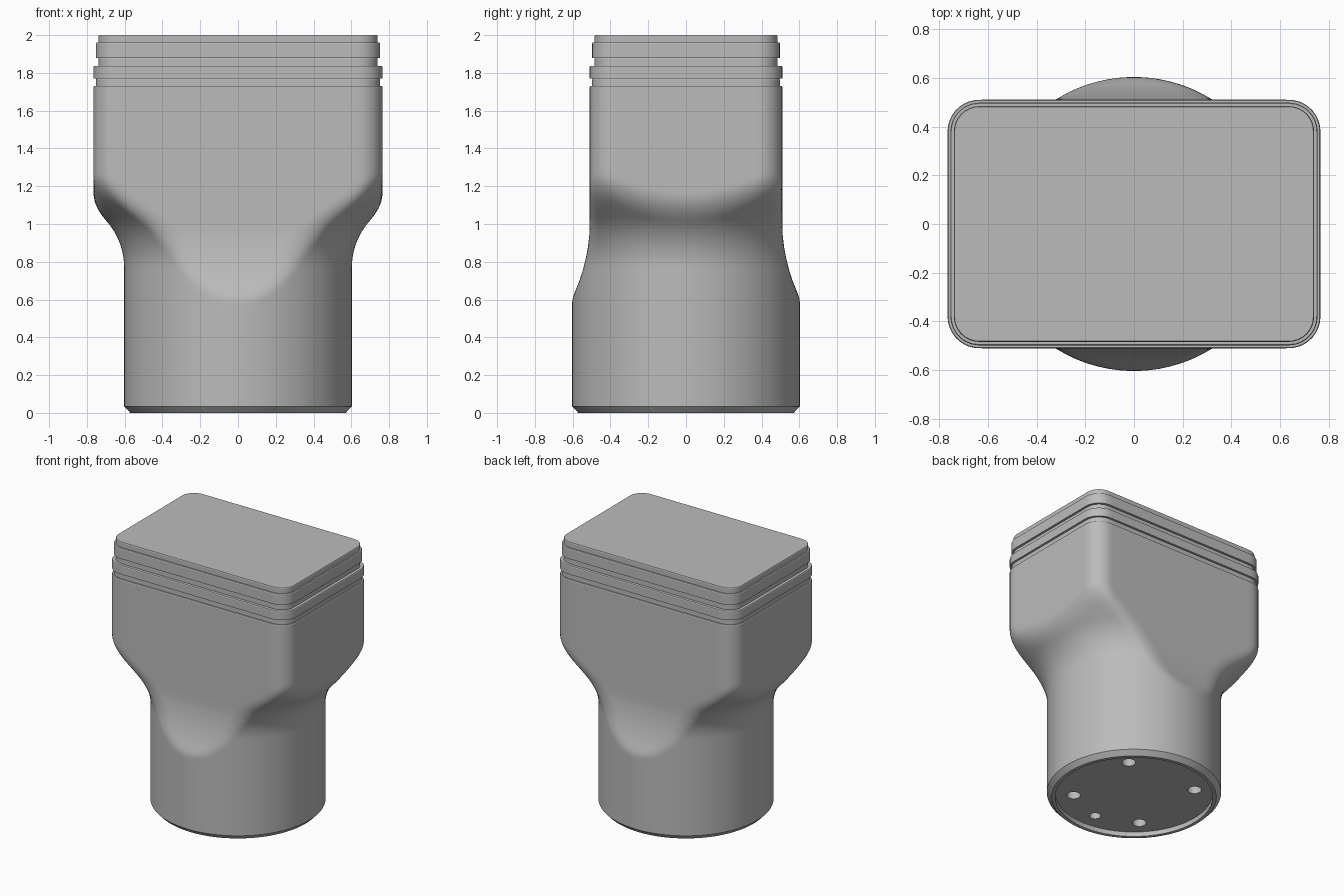
import bpy, bmesh, math
from mathutils import Matrix

SEGMENTS = 256
CYL_R, HALF_X, HALF_Y, CORNER = 0.603, 0.765, 0.51, 0.13

if "Cube" in bpy.data.objects:
    bpy.data.objects.remove(bpy.data.objects["Cube"])

grey = bpy.data.materials.new("Plain grey")
grey.use_nodes = True
grey.diffuse_color = (0.5, 0.5, 0.5, 1)
grey.node_tree.nodes["Principled BSDF"].inputs["Base Color"].default_value = (0.5, 0.5, 0.5, 1)


def interpolate(points, z):
    for (z0, a), (z1, b) in zip(points, points[1:]):
        if z <= z1:
            return a + (b - a) * max(0, z - z0) / (z1 - z0)
    return points[-1][1]


def box_radius(angle, hx, hy, corner):
    """Distance from the axis to a rounded rectangle along an angle."""
    c, s = abs(math.cos(angle)), abs(math.sin(angle))
    near, far = 0.0, 2.0
    for _ in range(32):
        r = (near + far) / 2
        qx, qy = r * c - hx + corner, r * s - hy + corner
        dist = math.hypot(max(qx, 0), max(qy, 0)) + min(max(qx, qy), 0) - corner
        near, far = (r, far) if dist < 0 else (near, r)
    return near


def flare_radius(z):
    """Round neck that sweeps out to a 45 degree shoulder."""
    sweep = 0.37
    t = max(0, z - 0.77)
    knee = sweep * math.sqrt(0.5)
    bent = min(t, knee)
    return CYL_R + sweep - math.sqrt(sweep ** 2 - bent ** 2) + max(0, t - knee)


def soft_min(a, b, k):
    h = max(k - abs(a - b), 0)
    return min(a, b) - h * h / (4 * k)


# Front and back faces curve outward to meet the round neck
face_depth = [(0.54, 0.65), (0.6, 0.606), (0.64, 0.588), (0.7, 0.564), (0.76, 0.545),
              (0.82, 0.53), (0.88, 0.519), (0.94, 0.512), (1.0, HALF_Y)]
softness = [(0.55, 0.008), (0.7, 0.02), (1.05, 0.08)]


def ring(bm, z, radius):
    angles = [math.tau * i / SEGMENTS for i in range(SEGMENTS)]
    return [bm.verts.new((radius(a) * math.cos(a), radius(a) * math.sin(a), z)) for a in angles]


def round_ring(bm, z, r):
    return ring(bm, z, lambda a: r)


def blend_ring(bm, z):
    return ring(bm, z, lambda a: soft_min(
        flare_radius(z), box_radius(a, HALF_X, interpolate(face_depth, z), CORNER),
        interpolate(softness, z)))


def box_ring(bm, z, inset):
    return ring(bm, z, lambda a: box_radius(a, HALF_X - inset, HALF_Y - inset, CORNER - inset))


bm = bmesh.new()
# Recessed base, rim, chamfer and cylinder
rings = [round_ring(bm, z, r) for z, r in
         [(0.035, 0.545), (0, 0.545), (0, 0.57), (0.035, CYL_R), (0.54, CYL_R)]]
# Blend from cylinder to rounded box
rings += [blend_ring(bm, 0.56 + 0.02 * i) for i in range(38)]
# Stepped grooves and lid
bands = [(1.32, 1.73, 0), (1.73, 1.77, 0.013), (1.77, 1.837, 0),
         (1.837, 1.88, 0.026), (1.88, 1.96, 0.012), (1.96, 2.0, 0.026)]
for low, high, inset in bands:
    rings += [box_ring(bm, low, inset), box_ring(bm, high - 0.005, inset),
              box_ring(bm, high, inset + 0.003)]

for lower, upper in zip(rings, rings[1:]):
    for i in range(SEGMENTS):
        j = (i + 1) % SEGMENTS
        bm.faces.new((lower[i], lower[j], upper[j], upper[i]))
bm.faces.new(rings[0][::-1])
bm.faces.new(rings[-1])
bmesh.ops.recalc_face_normals(bm, faces=bm.faces)
mesh = bpy.data.meshes.new("adapter_body")
bm.to_mesh(mesh)
bm.free()
body = bpy.data.objects.new("adapter_body", mesh)
bpy.context.collection.objects.link(body)
mesh.materials.append(grey)

# Screw holes on the diagonals and one smaller locating hole
bm = bmesh.new()
for degrees, r in [(45, 0.048), (135, 0.048), (225, 0.048), (315, 0.048), (270, 0.04)]:
    a = math.radians(degrees)
    bmesh.ops.create_cone(bm, cap_ends=True, segments=32, radius1=r, radius2=r, depth=0.12,
                          matrix=Matrix.Translation((0.42 * math.cos(a), 0.42 * math.sin(a), 0.06)))
cut_mesh = bpy.data.meshes.new("hole_cutter")
bm.to_mesh(cut_mesh)
bm.free()
cut_mesh.materials.append(grey)
cutter = bpy.data.objects.new("hole_cutter", cut_mesh)
bpy.context.collection.objects.link(cutter)
cutter.hide_render = True

bpy.context.view_layer.objects.active = body
body.select_set(True)
holes = body.modifiers.new("Holes", "BOOLEAN")
holes.operation, holes.solver, holes.object = "DIFFERENCE", "EXACT", cutter
bpy.ops.object.modifier_apply(modifier=holes.name)
bpy.data.objects.remove(cutter)
bpy.ops.object.shade_smooth_by_angle(angle=math.radians(30))
